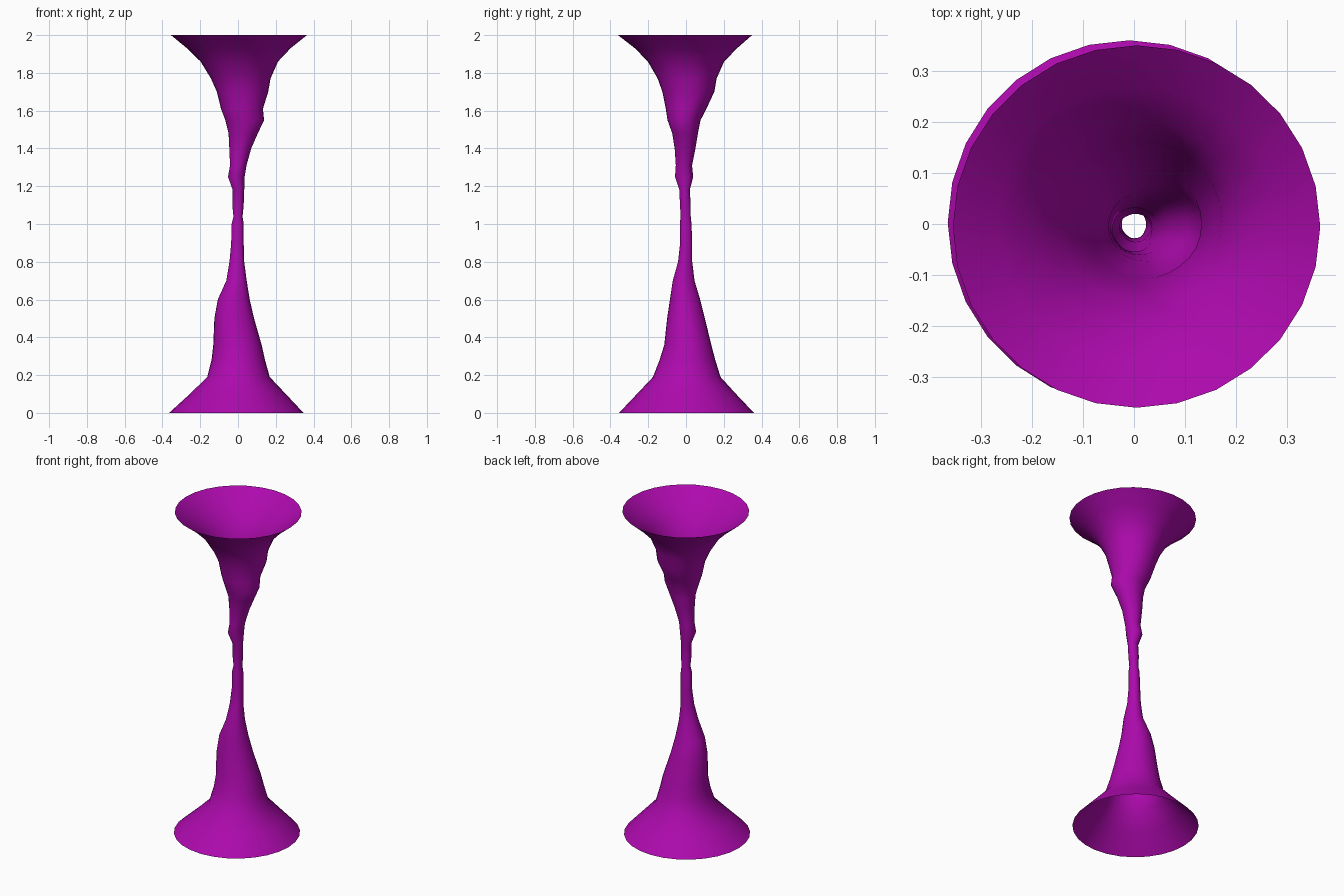
import bpy, bmesh, math

# Cross-sections: height, x min, x max, y min, y max
rings = [
    (0.00, -.365, .347, -.355, .360),
    (0.10, -.255, .253, -.260, .265),
    (0.19, -.163, .168, -.175, .183),
    (0.28, -.140, .143, -.140, .155),
    (0.36, -.131, .125, -.115, .134),
    (0.50, -.125, .085, -.100, .100),
    (0.60, -.107, .062, -.085, .075),
    (0.70, -.062, .046, -.070, .045),
    (0.80, -.045, .033, -.042, .033),
    (0.90, -.036, .030, -.031, .033),
    (1.00, -.034, .030, -.033, .029),
    (1.04, -.024, .024, -.028, .025),
    (1.10, -.030, .030, -.032, .025),
    (1.18, -.028, .033, -.035, .020),
    (1.25, -.053, .035, -.058, .038),
    (1.31, -.042, .045, -.054, .032),
    (1.40, -.046, .070, -.060, .050),
    (1.48, -.050, .105, -.073, .063),
    (1.55, -.067, .138, -.098, .077),
    (1.61, -.090, .132, -.107, .108),
    (1.70, -.112, .160, -.125, .150),
    (1.77, -.143, .172, -.150, .162),
    (1.86, -.198, .212, -.202, .202),
    (1.93, -.270, .278, -.270, .270),
    (2.00, -.355, .365, -.360, .350),
]
SIDES = 28

# Thin open double-flared tube
bm = bmesh.new()
loops = []
for z, x0, x1, y0, y1 in rings:
    lump = 0.05 * math.sin(math.pi * z / 2) ** 2      # crumpling fades at the rims
    loop = []
    for i in range(SIDES):
        a = math.tau * i / SIDES
        k = 1 + lump * math.sin(3 * a + 5 * z) * math.sin(2 * a) ** 2
        loop.append(bm.verts.new(((x0 + x1) / 2 + (x1 - x0) / 2 * k * math.cos(a),
                                  (y0 + y1) / 2 + (y1 - y0) / 2 * k * math.sin(a), z)))
    loops.append(loop)
for lo, hi in zip(loops, loops[1:]):
    for i in range(SIDES):
        j = (i + 1) % SIDES
        bm.faces.new((lo[i], lo[j], hi[j], hi[i])).smooth = True

mesh = bpy.data.meshes.new("flared_column")
bm.to_mesh(mesh)
bm.free()
column = bpy.data.objects.new("flared_column", mesh)
bpy.context.collection.objects.link(column)

# Purple colour
mat = bpy.data.materials.new("purple")
mat.diffuse_color = (0.42, 0.003, 0.42, 1)
mesh.materials.append(mat)
